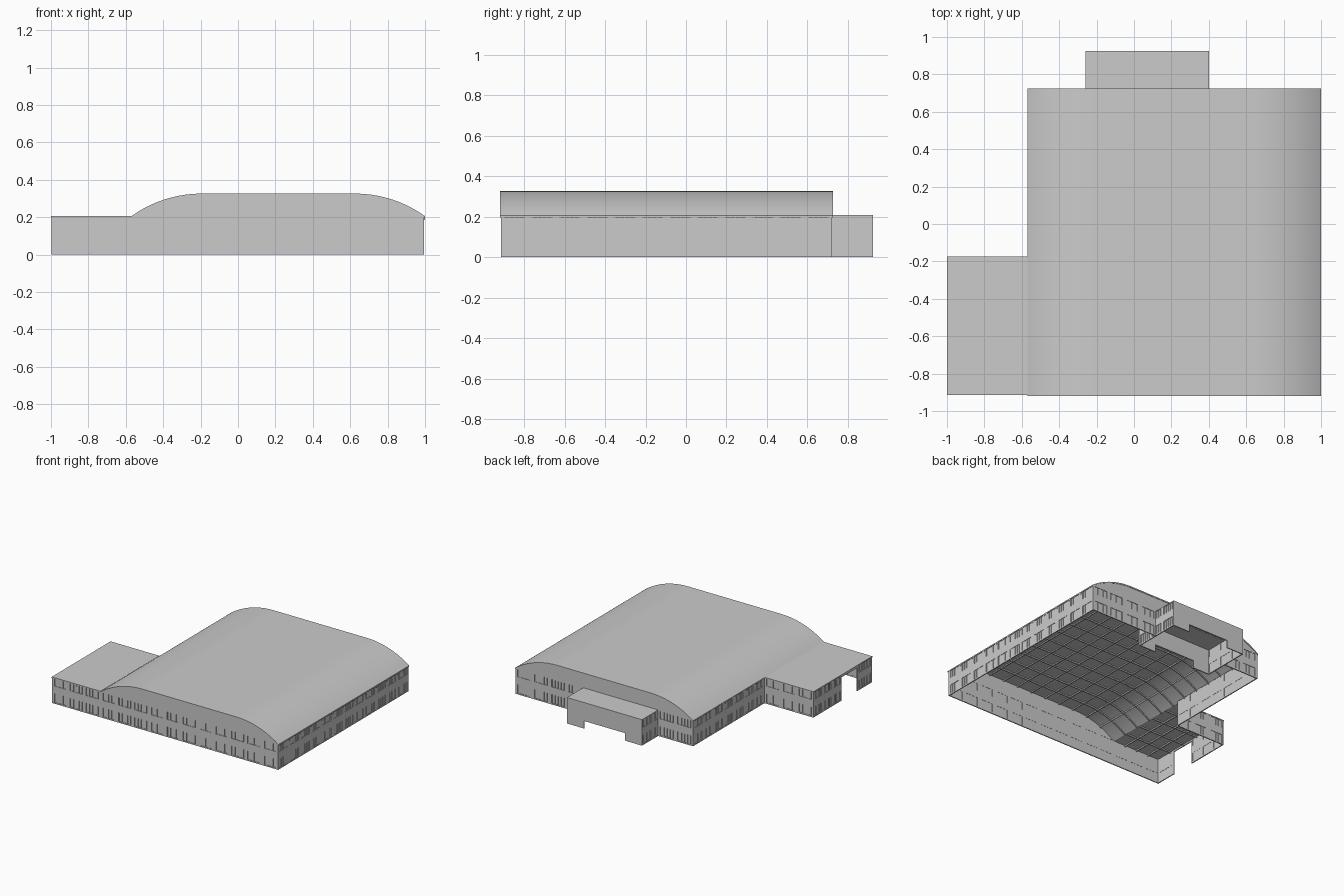
import bpy, bmesh, math
from mathutils import Vector

if "Cube" in bpy.data.objects:
    bpy.data.objects.remove(bpy.data.objects["Cube"])

X0, X1, XL = -0.57, 1.0, -1.0        # hall left / right, annex left
Y0, Y1, YA = -0.92, 0.725, -0.175    # front, hall back, annex back
BX0, BX1, BY0, BY1 = -0.26, 0.40, 0.535, 0.925   # entrance box
EAVE, TOP, T = 0.205, 0.326, 0.008


def finish(name, bm, smooth=False):
    bmesh.ops.recalc_face_normals(bm, faces=bm.faces[:])
    me = bpy.data.meshes.new(name)
    bm.to_mesh(me)
    bm.free()
    ob = bpy.data.objects.new(name, me)
    bpy.context.collection.objects.link(ob)
    if smooth:
        bpy.ops.object.select_all(action='DESELECT')
        ob.select_set(True)
        bpy.context.view_layer.objects.active = ob
        bpy.ops.object.shade_smooth_by_angle(angle=math.radians(30))
    return ob


def add_box(bm, lo, hi, place=lambda p: p):
    vs = [bm.verts.new(place(Vector((x, y, z))))
          for x in (lo[0], hi[0]) for y in (lo[1], hi[1]) for z in (lo[2], hi[2])]
    for f in ((0, 1, 3, 2), (4, 6, 7, 5), (0, 4, 5, 1), (2, 3, 7, 6), (0, 2, 6, 4), (1, 5, 7, 3)):
        bm.faces.new([vs[i] for i in f])


def box(name, lo, hi):
    bm = bmesh.new()
    add_box(bm, lo, hi)
    return finish(name, bm)


def add_prism(bm, pts, y0, y1):
    a = [bm.verts.new((x, y0, z)) for x, z in pts]
    b = [bm.verts.new((x, y1, z)) for x, z in pts]
    bm.faces.new(a)
    bm.faces.new(b[::-1])
    for i in range(len(a)):
        j = (i + 1) % len(a)
        bm.faces.new((a[i], a[j], b[j], b[i]))


def wall(name, p0, p1, count):
    """Wall running p0 -> p1 with its outside on the right; two rows of windows."""
    p0, p1 = Vector((*p0, 0)), Vector((*p1, 0))
    length = (p1 - p0).length
    u = (p1 - p0) / length
    inward = Vector((-u.y, u.x, 0))
    place = lambda p: p0 + u * p.x + inward * p.y + Vector((0, 0, p.z))
    bm = bmesh.new()
    for z0, z1 in ((0, 0.01), (0.08, 0.14), (0.2, EAVE)):
        add_box(bm, (0, 0, z0), (length, T, z1), place)
    pitch = length / count
    w = pitch * 0.76
    for z0, z1 in ((0.01, 0.08), (0.14, 0.2)):
        for i in range(count + 1):       # piers between windows
            a = max(0, i * pitch - (pitch - w) / 2)
            b = min(length, i * pitch + (pitch - w) / 2)
            add_box(bm, (a, 0, z0), (b, T, z1), place)
        for i in range(count):           # recessed glass and mullions
            c = (i + 0.5) * pitch
            add_box(bm, (c - w / 2, T * .5, z0), (c + w / 2, T * .8, z1), place)
            for k in range(-2, 3):
                m = c + k * w * 0.23
                add_box(bm, (m - .0015, T * .15, z0), (m + .0015, T * .5, z1), place)
    return finish(name, bm)


def arch(off, n=16):
    """Roof outline from left eave to right eave, lowered by off."""
    run, rise = 0.375, TOP - EAVE
    r = (run * run + rise * rise) / (2 * rise)
    end = math.asin(run / r)
    left, right = X0 + run, X1 - run
    pts = [(left - r * math.sin(end * (1 - i / n)),
            TOP - r + r * math.cos(end * (1 - i / n)) - off) for i in range(n + 1)]
    return pts + [(left + right - x, z) for x, z in reversed(pts)]


def arch_z(x):
    pts = arch(0)
    for (xa, za), (xb, zb) in zip(pts, pts[1:]):
        if xa <= x <= xb:
            return za + (zb - za) * (x - xa) / (xb - xa)
    return EAVE


# Outer walls
f, r, b = -0.915, 0.994, 0.722
wall("front_wall", (-0.998, f), (r, f), 14)
wall("right_wall", (r, f), (r, b), 12)
wall("back_wall_right", (r, b), (BX1, b), 4)
wall("back_wall_left", (BX0, b), (X0 + .002, b), 2)
wall("hall_left_wall", (X0 + .002, b), (X0 + .002, YA), 7)
wall("annex_back_wall", (X0, YA - .001), (-0.998, YA - .001), 3)
wall("annex_left_wall_rear", (-0.998, YA), (-0.998, -0.53), 3)
wall("annex_left_wall_front", (-0.998, -0.73), (-0.998, f), 1)
box("annex_gate_lintel", (-0.998, -0.73, 0.185), (-0.99, -0.53, EAVE))

# Arched roof and gables
bm = bmesh.new()
add_prism(bm, arch(0) + arch(0.01)[::-1], Y0, Y1)
finish("arched_roof", bm, True)
for name, y in (("front_gable", f), ("back_gable", b - T)):
    bm = bmesh.new()
    add_prism(bm, arch(0.006), y, y + T)
    finish(name, bm)

# Roof beams: arched ribs along x, purlins along y
bm = bmesh.new()
for i in range(1, 12):
    y = f + (b - f) * i / 12
    add_prism(bm, arch(0.009) + arch(0.02)[::-1], y - .004, y + .004)
finish("roof_ribs", bm)
bm = bmesh.new()
for i in range(1, 12):
    x = X0 + (X1 - X0) * i / 12
    z = arch_z(x)
    add_box(bm, (x - .004, f, z - .019), (x + .004, b, z - .008))
finish("roof_purlins", bm)

# Annex roof and beams
box("annex_roof", (XL, f, 0.198), (X0, YA, 0.207))
bm = bmesh.new()
for i in range(1, 5):
    y = f + (YA - f) * i / 5
    add_box(bm, (XL + .005, y - .004, 0.188), (X0, y + .004, 0.199))
for i in range(1, 4):
    x = XL + (X0 - XL) * i / 4
    add_box(bm, (x - .004, f, 0.188), (x + .004, YA - .005, 0.199))
finish("annex_beams", bm)

# Entrance box through the back wall, with a doorway in both end faces
wall("entrance_right_wall", (BX1, BY0), (BX1, BY1), 3)
wall("entrance_left_wall", (BX0, BY1), (BX0, BY0), 3)
box("entrance_roof", (BX0, BY0, 0.2), (BX1, BY1, 0.207))
D0, D1, DZ = -0.11, 0.25, 0.06
door = [(BX0, 0), (D0, 0), (D0, DZ), (D1, DZ), (D1, 0), (BX1, 0), (BX1, EAVE), (BX0, EAVE)]
for name, y in (("entrance_outer_face", BY1 - T), ("entrance_inner_face", BY0)):
    bm = bmesh.new()
    add_prism(bm, door, y, y + T)
    finish(name, bm)
